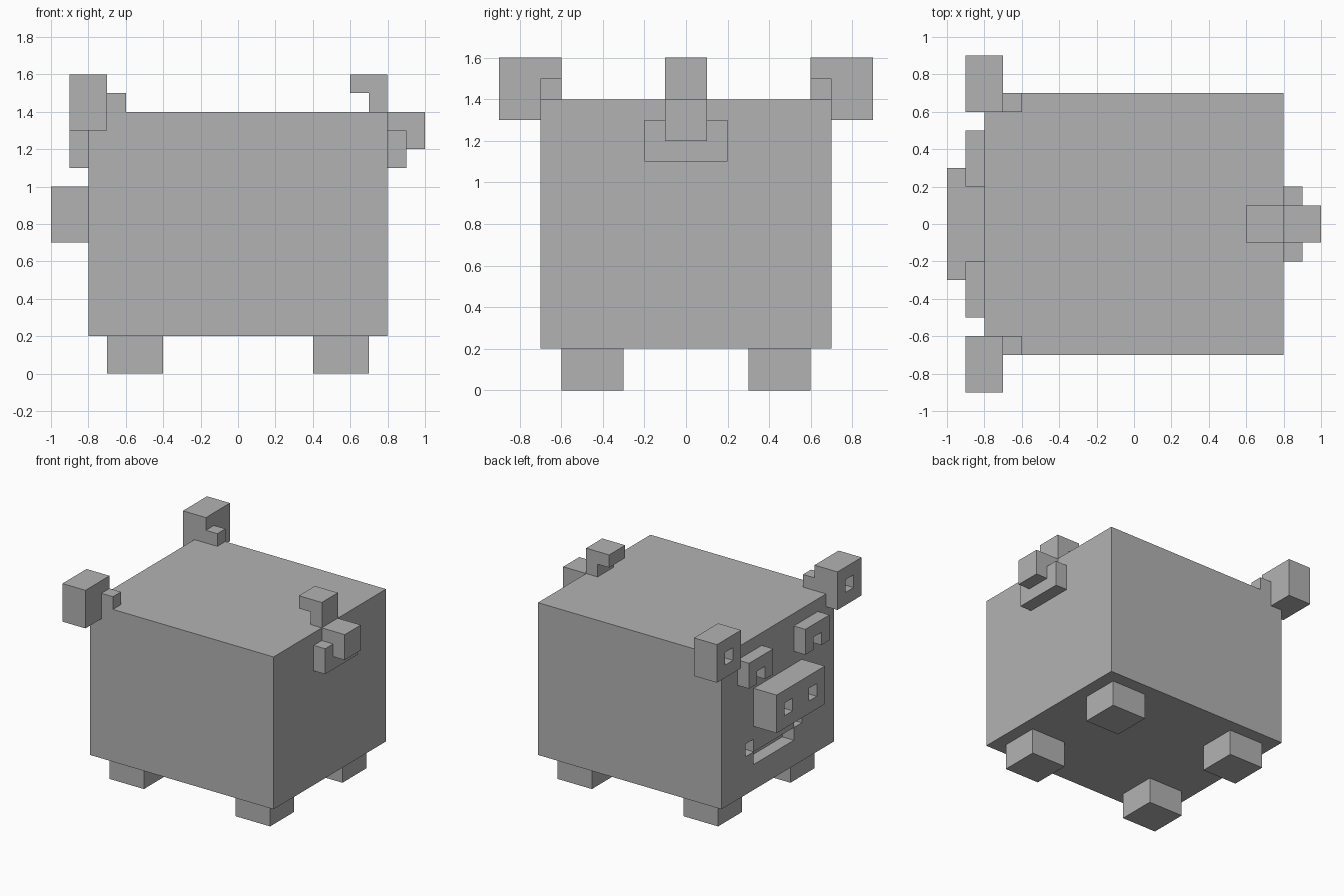
import bpy
from mathutils import Vector

if "Cube" in bpy.data.objects:
    bpy.data.objects.remove(bpy.data.objects["Cube"], do_unlink=True)

grey = bpy.data.materials.new("plain_grey")
grey.use_nodes = True
TONE = (0.45, 0.45, 0.45, 1)
grey.diffuse_color = TONE
grey.node_tree.nodes["Principled BSDF"].inputs["Base Color"].default_value = TONE


def block(name, x, y, z):
    """Box spanning the given (low, high) ranges."""
    bpy.ops.mesh.primitive_cube_add(size=1)
    ob = bpy.context.object
    ob.name = ob.data.name = name
    low, high = (Vector(c) for c in zip(x, y, z))
    for v in ob.data.vertices:
        v.co = (low + high) / 2 + v.co * (high - low)
    ob.data.materials.append(grey)
    return ob


def carve(ob, x, y, z):
    """Cut a box shaped recess into a part."""
    cutter = block("cutter", x, y, z)
    mod = ob.modifiers.new("recess", "BOOLEAN")
    mod.operation, mod.solver, mod.object = "DIFFERENCE", "EXACT", cutter
    bpy.context.view_layer.objects.active = ob
    bpy.ops.object.modifier_apply(modifier=mod.name)
    bpy.data.objects.remove(cutter, do_unlink=True)


def sided(s, a, b):
    """Range a..b on the side s of the centre line."""
    return tuple(sorted((s * a, s * b)))


# Body with a carved crooked smile; the face looks along -x
body = block("body", (-.8, .8), (-.7, .7), (.2, 1.4))
carve(body, (-.9, -.7), (-.2, .3), (.4, .5))
for y in ((.3, .4), (-.3, -.2)):
    carve(body, (-.9, -.7), y, (.5, .6))

# Snout with nostrils
snout = block("snout", (-1, -.8), (-.3, .3), (.7, 1))

for s, side in ((1, "a"), (-1, "b")):
    carve(snout, (-1.1, -.9), sided(s, .1, .2), (.8, .9))

    # Ear with a hollow and its small root
    ear = block("ear_" + side, (-.9, -.7), sided(s, .6, .9), (1.3, 1.6))
    carve(ear, (-1, -.8), sided(s, .7, .8), (1.4, 1.5))
    block("ear_root_" + side, (-.7, -.6), sided(s, .6, .7), (1.4, 1.5))

    # Arched eye
    block("eye_top_" + side, (-.9, -.8), sided(s, .2, .5), (1.2, 1.3))
    for a in (.2, .4):
        block("eye_end_" + side, (-.9, -.8), sided(s, a, a + .1), (1.1, 1.2))

    # Feet
    for x, end in (((-.7, -.4), "front"), ((.4, .7), "rear")):
        block(end + "_foot_" + side, x, sided(s, .3, .6), (0, .2))

# Curly tail
block("tail_base", (.8, .9), (-.2, .2), (1.1, 1.3))
block("tail_bend", (.8, 1), (-.1, .1), (1.2, 1.4))
block("tail_riser", (.7, .8), (-.1, .1), (1.4, 1.5))
block("tail_tip", (.6, .8), (-.1, .1), (1.5, 1.6))
